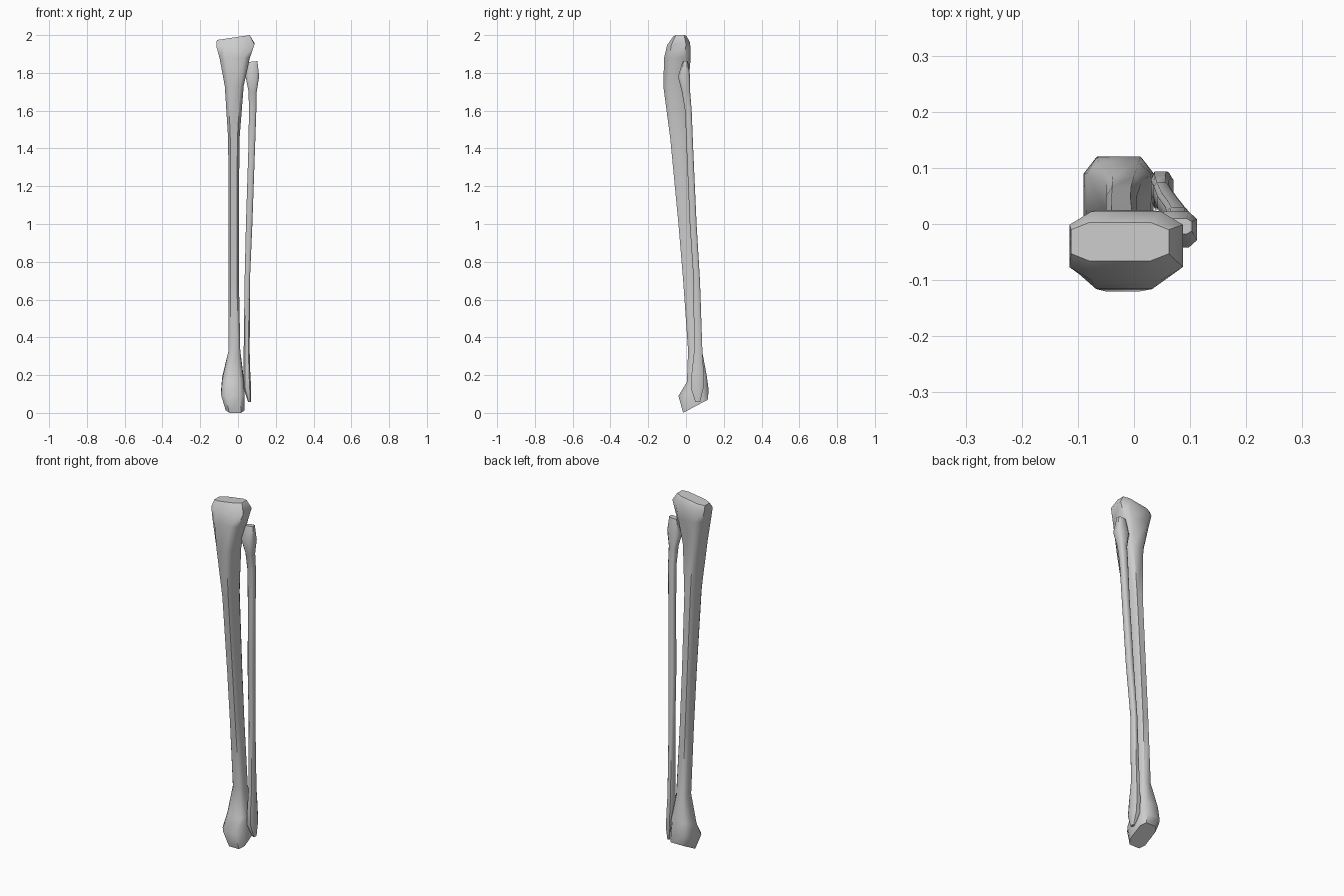
import bpy, bmesh, math


def loft(name, rings, chamfer):
    """Skin chamfered-rectangle rings: (x0, x1, y0, y1, z, tilt_x, tilt_y)."""
    bm = bmesh.new()
    loops = []
    k = 1 - chamfer
    corners = [(1, -k), (1, k), (k, 1), (-k, 1), (-1, k), (-1, -k), (-k, -1), (k, -1)]
    for x0, x1, y0, y1, z, tx, ty in rings:
        hx, hy = (x1 - x0) / 2, (y1 - y0) / 2
        loops.append([bm.verts.new(((x0 + x1) / 2 + u * hx, (y0 + y1) / 2 + v * hy,
                                    z + u * hx * tx + v * hy * ty)) for u, v in corners])
    n = len(corners)
    for a, b in zip(loops, loops[1:]):
        for i in range(n):
            j = (i + 1) % n
            bm.faces.new((a[i], a[j], b[j], b[i]))
    bm.faces.new(loops[0][::-1])
    bm.faces.new(loops[-1])
    bmesh.ops.recalc_face_normals(bm, faces=bm.faces)
    mesh = bpy.data.meshes.new(name)
    bm.to_mesh(mesh)
    bm.free()
    ob = bpy.data.objects.new(name, mesh)
    bpy.context.collection.objects.link(ob)
    bpy.ops.object.select_all(action='DESELECT')
    ob.select_set(True)
    bpy.context.view_layer.objects.active = ob
    bpy.ops.object.shade_smooth_by_angle(angle=math.radians(50))
    return ob


# Thick shin bone: slanted ankle end, leaning shaft, broad knee plateau
loft("shin_bone", [
    (-0.065, 0.035, -0.015, 0.115, 0.035, 0, 0.53),
    (-0.09, 0.035, -0.04, 0.12, 0.105, 0, 0.2),
    (-0.084, 0.03, 0.005, 0.11, 0.18, 0, 0.3),
    (-0.05, 0.012, 0.011, 0.085, 0.33, 0, 0),
    (-0.05, 0.005, -0.015, 0.065, 0.70, 0, 0),
    (-0.05, 0.004, -0.04, 0.047, 1.00, 0, 0),
    (-0.052, 0.008, -0.083, 0.02, 1.45, 0, 0),
    (-0.07, 0.03, -0.12, 0.012, 1.73, 0, 0),
    (-0.098, 0.063, -0.116, 0.025, 1.88, 0, 0),
    (-0.115, 0.087, -0.10, 0.022, 1.95, 0.05, 0.1),
    (-0.112, 0.062, -0.066, 0.003, 1.987, 0.15, 0),
], 0.38)

# Thin calf bone: pointed ankle tip, slim shaft, small swollen head
loft("calf_bone", [
    (0.053, 0.068, 0.05, 0.075, 0.058, 0, 0),
    (0.03, 0.07, 0.026, 0.092, 0.13, 0, 0),
    (0.03, 0.065, 0.03, 0.094, 0.21, 0, 0),
    (0.03, 0.062, 0.042, 0.087, 0.32, 0, 0),
    (0.035, 0.063, 0.04, 0.074, 0.70, 0, 0),
    (0.042, 0.076, 0.02, 0.056, 1.00, 0, 0),
    (0.055, 0.09, 0.003, 0.038, 1.40, 0, 0),
    (0.058, 0.097, -0.005, 0.03, 1.60, 0, 0),
    (0.056, 0.099, -0.022, 0.022, 1.70, 0, 0),
    (0.04, 0.112, -0.042, 0.022, 1.78, 0, 0),
    (0.057, 0.103, -0.018, 0.01, 1.86, 0.1, 0),
], 0.4)
